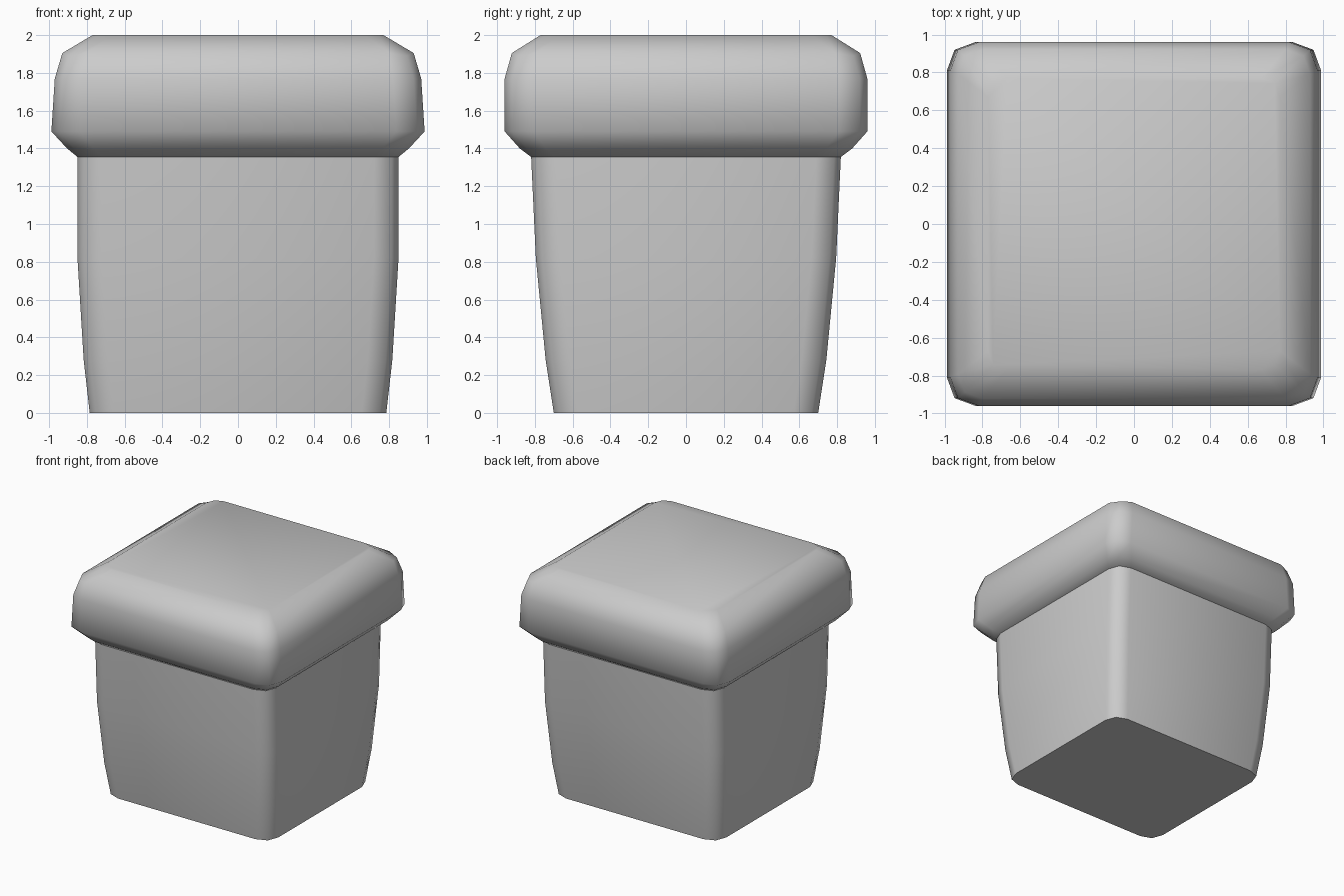
import bpy, bmesh, math

if "Cube" in bpy.data.objects:
    bpy.data.objects.remove(bpy.data.objects["Cube"])


def ring(hx, hy, z, r, drop=0.0):
    """Rectangle with two-segment rounded corners; drop lowers the corner tips."""
    pts = []
    k = r * 0.27
    quarter = [(hx, hy - r, z), (hx - k, hy - k, z - drop), (hx - r, hy, z)]
    for sx, sy in ((1, 1), (-1, 1), (-1, -1), (1, -1)):
        q = quarter if sx * sy > 0 else quarter[::-1]
        pts += [(sx * x, sy * y, h) for x, y, h in q]
    return pts


def loft(name, levels, cap_bottom, cap_top):
    bm = bmesh.new()
    rings = [[bm.verts.new(p) for p in ring(*lv)] for lv in levels]
    for a, b in zip(rings, rings[1:]):
        n = len(a)
        for i in range(n):
            j = (i + 1) % n
            bm.faces.new((a[i], a[j], b[j], b[i]))
    if cap_bottom:
        bm.faces.new(rings[0][::-1])
    if cap_top:
        bm.faces.new(rings[-1])
    bmesh.ops.recalc_face_normals(bm, faces=bm.faces)
    me = bpy.data.meshes.new(name)
    bm.to_mesh(me)
    bm.free()
    ob = bpy.data.objects.new(name, me)
    bpy.context.collection.objects.link(ob)
    bpy.ops.object.select_all(action='DESELECT')
    ob.select_set(True)
    bpy.context.view_layer.objects.active = ob
    bpy.ops.object.shade_smooth_by_angle(angle=math.radians(60))
    return ob


# tapered body: half width, half depth, height, corner radius
loft("pot_body", [
    (0.785, 0.70, 0.00, 0.13),
    (0.817, 0.743, 0.28, 0.13),
    (0.85, 0.795, 0.82, 0.13),
    (0.85, 0.82, 1.36, 0.13),
], True, False)

# overhanging rounded lid
loft("lid", [
    (0.85, 0.82, 1.355, 0.13),
    (0.905, 0.88, 1.40, 0.14),
    (0.988, 0.96, 1.49, 0.15),
    (0.97, 0.96, 1.77, 0.15),
    (0.93, 0.922, 1.905, 0.13, 0.015),
    (0.77, 0.77, 2.00, 0.10),
], True, True)
